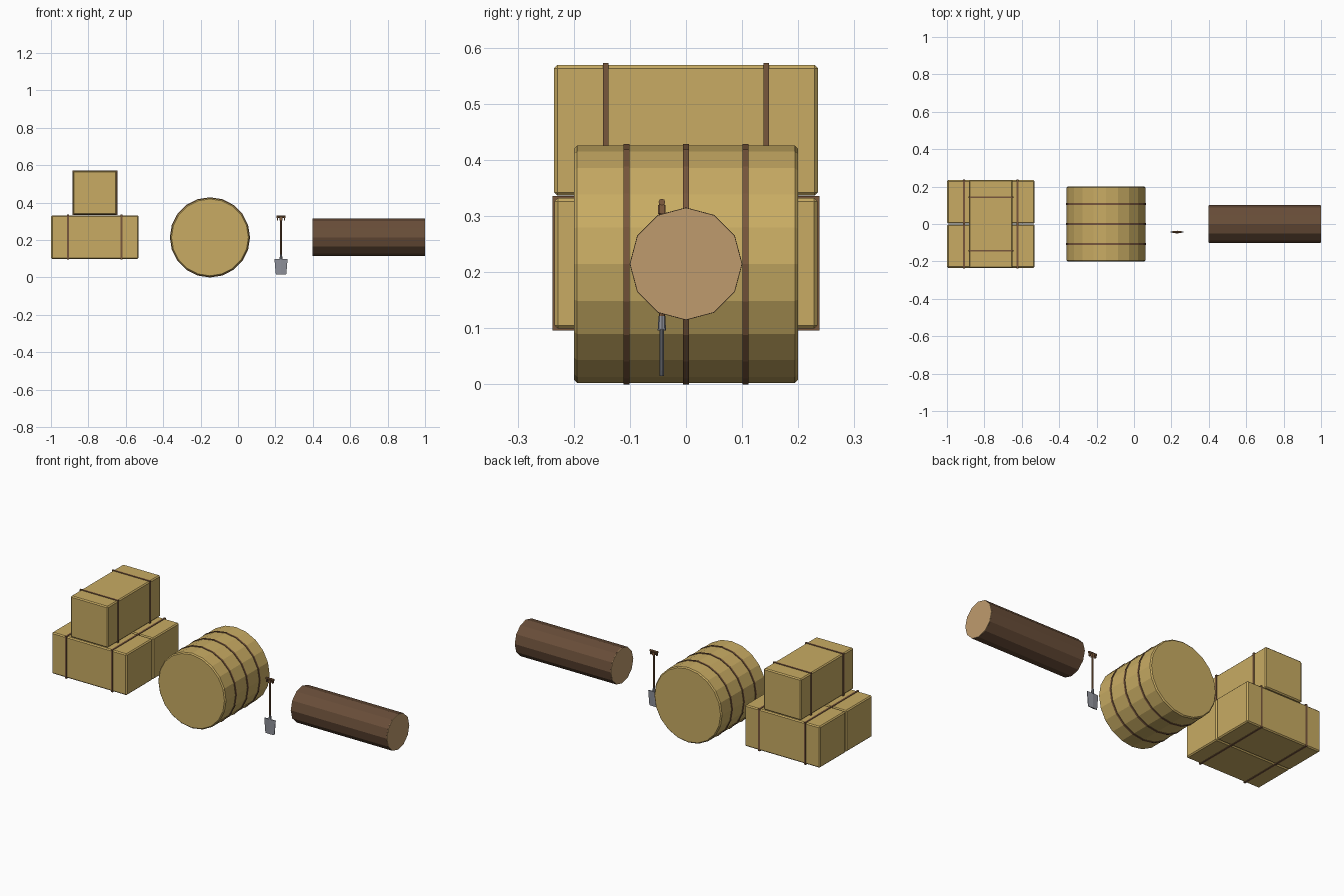
import bpy, bmesh
from math import pi
from mathutils import Matrix, Vector

if "Cube" in bpy.data.objects:
    bpy.data.objects.remove(bpy.data.objects["Cube"])


def material(name, rgb):
    m = bpy.data.materials.new(name)
    m.diffuse_color = (*rgb, 1)
    m.use_nodes = True
    m.node_tree.nodes["Principled BSDF"].inputs["Base Color"].default_value = m.diffuse_color
    return m


STRAW = material("straw", (0.58, 0.41, 0.125))
TWINE = material("twine", (0.19, 0.095, 0.045))
BARK = material("bark", (0.14, 0.075, 0.04))
CUT = material("cut_wood", (0.52, 0.33, 0.155))
HANDLE = material("handle_wood", (0.22, 0.11, 0.05))
STEEL = material("steel", (0.27, 0.28, 0.32))


def finish(bm, name, mat, bevel=0):
    bmesh.ops.recalc_face_normals(bm, faces=bm.faces)
    mesh = bpy.data.meshes.new(name)
    bm.to_mesh(mesh)
    bm.free()
    mesh.materials.append(mat)
    ob = bpy.data.objects.new(name, mesh)
    bpy.context.collection.objects.link(ob)
    if bevel:
        b = ob.modifiers.new("bevel", 'BEVEL')
        b.width, b.segments = bevel, 1
        b.limit_method, b.angle_limit = 'ANGLE', 0.8
    return ob


def box(name, centre, size, mat, bevel=0):
    bm = bmesh.new()
    bmesh.ops.create_cube(bm, size=1)
    for v in bm.verts:
        v.co = Vector(c + s * k for c, s, k in zip(centre, size, v.co))
    return finish(bm, name, mat, bevel)


def cyl(name, centre, axis, length, r, sides, mat, bevel=0, r2=None):
    rot = {'x': Matrix.Rotation(pi / 2, 4, 'Y'),
           'y': Matrix.Rotation(pi / 2, 4, 'X'), 'z': Matrix()}[axis]
    bm = bmesh.new()
    bmesh.ops.create_cone(bm, cap_ends=True, segments=sides, radius1=r,
                          radius2=r if r2 is None else r2, depth=length,
                          matrix=Matrix.Translation(centre) @ rot)
    return finish(bm, name, mat, bevel)


# Square bales: two side by side, one laid across the top
L, S, T = 0.468, 0.233, 0.239      # bale length, bale section, twine section
BX = -0.765
for side, y in (("front", -0.118), ("back", 0.118)):
    box(f"lower_bale_{side}", (BX, y, 0.216), (L, S, S), STRAW, 0.006)
    for i, d in enumerate((-0.143, 0.143)):
        box(f"lower_twine_{side}_{i}", (BX + d, y, 0.216), (0.01, T, T), TWINE)
box("upper_bale", (BX, 0, 0.453), (S, L + 0.002, S), STRAW, 0.006)
for i, d in enumerate((-0.143, 0.143)):
    box(f"upper_twine_{i}", (BX, d, 0.453), (T, 0.01, T), TWINE)

# Round bale with three twine loops
RC = 0.2145
cyl("round_bale", (-0.15, 0, RC), 'y', 0.4, 0.2115, 20, STRAW, 0.006)
for i, y in enumerate((-0.106, 0, 0.106)):
    cyl(f"round_twine_{i}", (-0.15, y, RC), 'y', 0.01, 0.2145, 20, TWINE)

# Log with pale cut ends
cyl("log_bark", (0.699, 0, 0.215), 'x', 0.594, 0.1005, 12, BARK)
for name, x in (("left", 0.4015), ("right", 0.9965)):
    cyl(f"log_end_{name}", (x, 0, 0.215), 'x', 0.005, 0.1, 12, CUT)

# Shovel blade: tapered outline, thicker along the middle
SX, SY = 0.23, -0.043
bm = bmesh.new()
rings = []
for z, half in ((0.015, 0.027), (0.025, 0.029), (0.098, 0.035)):
    rings.append([bm.verts.new((SX + x, SY + y, z)) for x, y in (
        (-half, -0.0015), (0, -0.004), (half, -0.0015),
        (half, 0.0015), (0, 0.004), (-half, 0.0015))])
for a, b in zip(rings, rings[1:]):
    for i in range(6):
        j = (i + 1) % 6
        bm.faces.new((a[i], a[j], b[j], b[i]))
bm.faces.new(rings[0])
bm.faces.new(rings[-1])
finish(bm, "shovel_blade", STEEL)

# Shovel socket, shaft and grip
cyl("shovel_socket", (SX, SY, 0.109), 'z', 0.026, 0.0075, 8, STEEL, r2=0.006)
cyl("shovel_shaft", (SX, SY, 0.215), 'z', 0.205, 0.0055, 8, HANDLE)
cyl("shovel_grip", (SX, SY, 0.325), 'x', 0.05, 0.006, 8, HANDLE)
for i, d in enumerate((-0.018, 0.018)):
    box(f"grip_arm_{i}", (SX + d, SY, 0.315), (0.006, 0.01, 0.02), HANDLE)
box("grip_yoke", (SX, SY, 0.312), (0.014, 0.013, 0.016), HANDLE)
